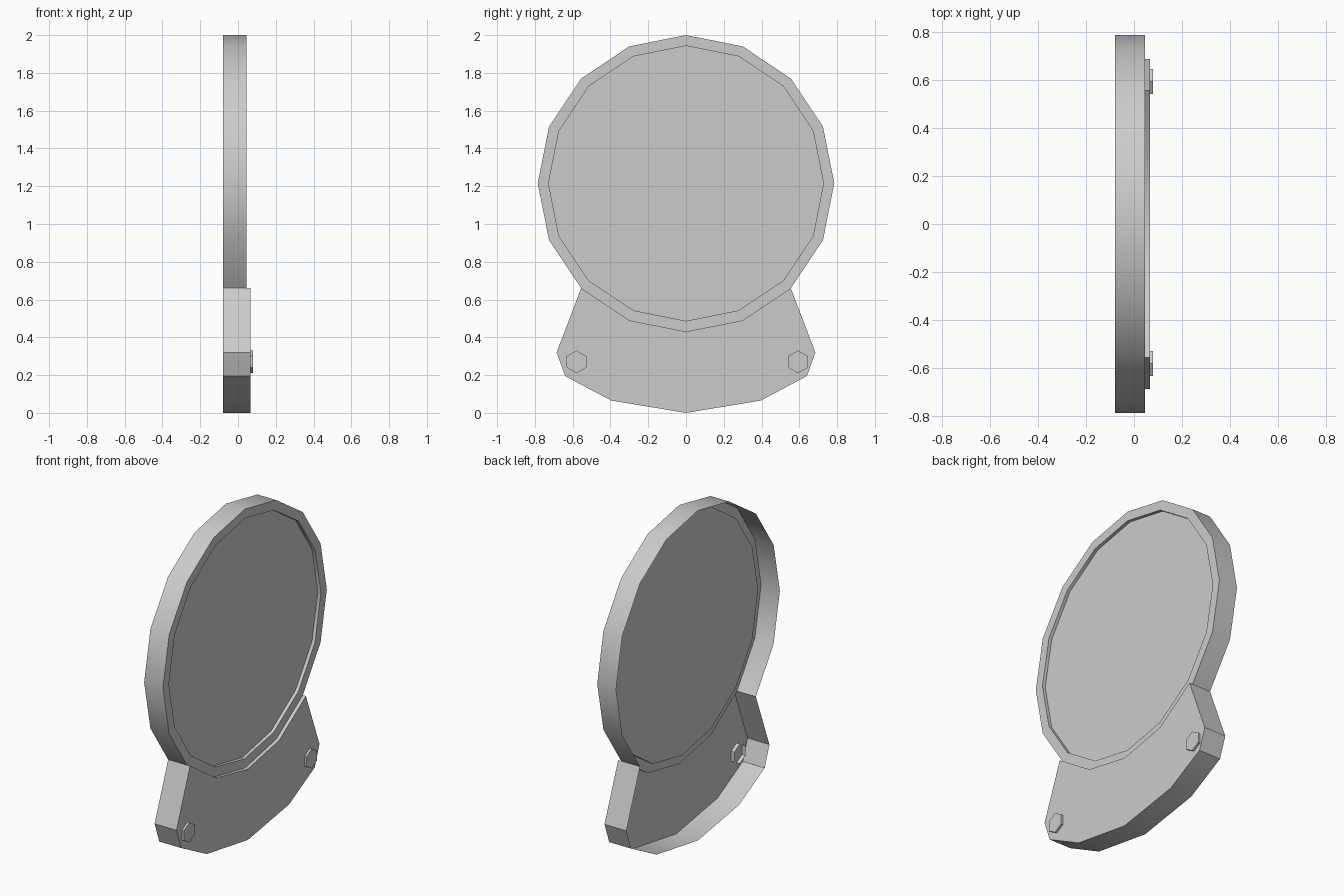
import bpy, bmesh, math

cube = bpy.data.objects.get("Cube")
if cube:
    bpy.data.objects.remove(cube, do_unlink=True)

# Depths along x, and the disc measures
BACK, LIP, PLATE, FLOOR, BOLT_TOP, BOLT_BACK = -0.08, 0.046, 0.067, 0.026, 0.08, 0.045
RADIUS, INNER, CENTRE_Z, SIDES = 0.785, 0.728, 1.215, 16

grey = bpy.data.materials.new("plain_grey")
grey.use_nodes = True
colour = (0.6, 0.6, 0.6, 1)
grey.diffuse_color = colour
grey.node_tree.nodes["Principled BSDF"].inputs["Base Color"].default_value = colour


def circle(radius, sides, start, y=0.0, z=CENTRE_Z):
    """Points (y, z) around a regular polygon, counter-clockwise."""
    angles = [start + math.tau * i / sides for i in range(sides)]
    return [(y + radius * math.cos(a), z + radius * math.sin(a)) for a in angles]


def ring(bm, points, x):
    return [bm.verts.new((x, y, z)) for y, z in points]


def strip(bm, a, b, closed=True):
    """Band of quads between two rings."""
    for i in range(len(a) if closed else len(a) - 1):
        j = (i + 1) % len(a)
        bm.faces.new((a[i], a[j], b[j], b[i]))


def finish(bm, name):
    bmesh.ops.remove_doubles(bm, verts=bm.verts, dist=0.0001)
    mesh = bpy.data.meshes.new(name)
    bm.to_mesh(mesh)
    bm.free()
    mesh.materials.append(grey)
    obj = bpy.data.objects.new(name, mesh)
    bpy.context.collection.objects.link(obj)
    bpy.ops.object.select_all(action='DESELECT')
    obj.select_set(True)
    bpy.context.view_layer.objects.active = obj
    bpy.ops.object.shade_smooth_by_angle(angle=math.radians(30))


outer = circle(RADIUS, SIDES, -math.pi / 4)
inner = circle(INNER, SIDES, -math.pi / 4)
upper_arc = outer[:13]
lower_arc = outer[12:] + outer[:1]

# Round dish: open at the back, with a raised lip around a sunken face
bm = bmesh.new()
strip(bm, ring(bm, upper_arc, BACK), ring(bm, upper_arc, LIP), closed=False)
lip_inner = ring(bm, inner, LIP)
floor = ring(bm, inner, FLOOR)
strip(bm, ring(bm, outer, LIP), lip_inner)
strip(bm, lip_inner, floor)
bm.faces.new(floor)
finish(bm, "round_dish")

# Flared base: side wall, front plate and the step down to the dish
half = [(0.395, 0.065), (0.64, 0.195), (0.685, 0.32)]
left = [(-y, z) for y, z in reversed(half)]
profile = [lower_arc[0]] + left + [(0, 0)] + half + [lower_arc[-1]]
bm = bmesh.new()
plate = ring(bm, profile, PLATE)
strip(bm, ring(bm, profile, BACK), plate, closed=False)
arc = lower_arc[::-1]
arc_top = [plate[-1]] + ring(bm, arc[1:-1], PLATE) + [plate[0]]
strip(bm, ring(bm, arc, LIP), arc_top, closed=False)
bm.faces.new(plate + arc_top[1:-1])
finish(bm, "flared_base")

# Hexagonal bolt heads, open at the back
for name, y in (("front_bolt", -0.58), ("back_bolt", 0.593)):
    bm = bmesh.new()
    hexagon = circle(0.06, 6, math.pi / 2, y, 0.27)
    head = ring(bm, hexagon, BOLT_TOP)
    strip(bm, ring(bm, hexagon, BOLT_BACK), head)
    bm.faces.new(head)
    finish(bm, name)
